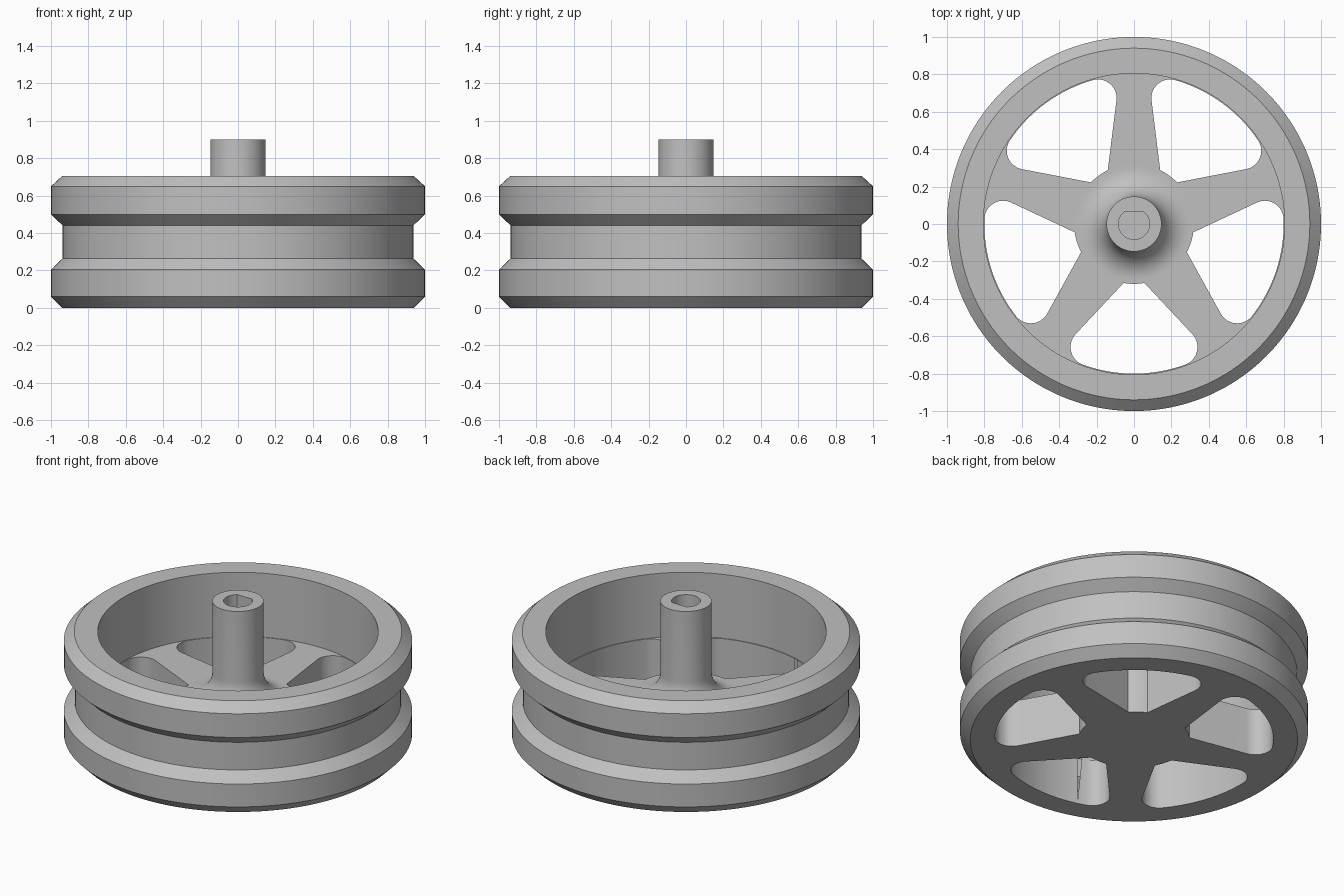
import bpy
import bmesh
from math import sin, cos, pi, radians
from mathutils import Matrix, Vector

SEGMENTS = 160

cube = bpy.data.objects.get("Cube")
if cube:
    bpy.data.objects.remove(cube, do_unlink=True)

grey = bpy.data.materials.new("plain grey")
grey.use_nodes = True
colour = (0.53, 0.53, 0.53, 1)
grey.diffuse_color = colour
grey.node_tree.nodes["Principled BSDF"].inputs["Base Color"].default_value = colour


def make_object(name, bm):
    bmesh.ops.recalc_face_normals(bm, faces=bm.faces)
    mesh = bpy.data.meshes.new(name)
    bm.to_mesh(mesh)
    bm.free()
    mesh.materials.append(grey)
    obj = bpy.data.objects.new(name, mesh)
    bpy.context.collection.objects.link(obj)
    return obj


def lathe(name, profile):
    bm = bmesh.new()
    verts = [bm.verts.new((r, 0, z)) for r, z in profile]
    edges = [bm.edges.new(pair) for pair in zip(verts, verts[1:])]
    bmesh.ops.spin(bm, geom=verts + edges, cent=(0, 0, 0), axis=(0, 0, 1),
                   angle=2 * pi, steps=SEGMENTS, use_duplicate=False)
    bmesh.ops.remove_doubles(bm, verts=bm.verts, dist=0.0001)
    return make_object(name, bm)


def prism(name, outline, bottom, top):
    bm = bmesh.new()
    face = bm.faces.new([bm.verts.new((x, y, bottom)) for x, y in outline])
    extruded = bmesh.ops.extrude_face_region(bm, geom=[face])["geom"]
    bmesh.ops.translate(bm, vec=(0, 0, top - bottom),
                        verts=[v for v in extruded if isinstance(v, bmesh.types.BMVert)])
    return make_object(name, bm)


def arc(radius, start, end, steps, centre=(0, 0)):
    angles = [radians(start + (end - start) * i / steps) for i in range(steps + 1)]
    return [(centre[0] + radius * cos(a), centre[1] + radius * sin(a)) for a in angles]


def cut(target, cutter):
    mod = target.modifiers.new("cut", 'BOOLEAN')
    mod.operation = 'DIFFERENCE'
    mod.solver = 'EXACT'
    mod.object = cutter
    cutter.hide_render = True
    bpy.context.view_layer.objects.active = target
    bpy.ops.object.modifier_apply(modifier=mod.name)
    bpy.data.objects.remove(cutter, do_unlink=True)


# Wheel body: grooved rim, floor and filleted hub in one turned profile
floor, hub_r, fillet = 0.3, 0.147, 0.15
rim = [(0, 0), (0.94, 0), (1, 0.06), (1, 0.205), (0.937, 0.265), (0.937, 0.44),
       (1, 0.5), (1, 0.65), (0.94, 0.705), (0.805, 0.705), (0.805, floor), (0.32, floor)]
blend = arc(fillet, 270, 180, 12, (hub_r + fillet, floor + fillet))
wheel = lathe("spoked_wheel", rim + blend + [(hub_r, 0.9), (0, 0.9)])

# Five rounded windows leave the spokes
corner_r, outer_r, corner_angle = 0.1, 0.8, 20
reach = outer_r - corner_r
corner = (reach * cos(radians(corner_angle)), reach * sin(radians(corner_angle)))
upper = arc(0.32, 0, 10, 4) + arc(corner_r, 135, corner_angle, 14, corner)
upper += arc(outer_r, corner_angle, 0, 10)[1:]
outline = upper + [(x, -y) for x, y in reversed(upper[1:-1])]
for i in range(5):
    turn = Matrix.Rotation(radians(-90 + 72 * i), 2)
    window = [tuple(turn @ Vector(p)) for p in outline]
    cut(wheel, prism("window_cutter", window, -0.1, 0.5))

# D-shaped shaft hole in the hub, flat side to the back
cut(wheel, prism("shaft_cutter", arc(0.083, 128, 412, 40), 0.3, 1))

# Smooth curves, crisp edges
bpy.ops.object.select_all(action='DESELECT')
wheel.select_set(True)
bpy.context.view_layer.objects.active = wheel
bpy.ops.object.shade_smooth_by_angle(angle=radians(25))
